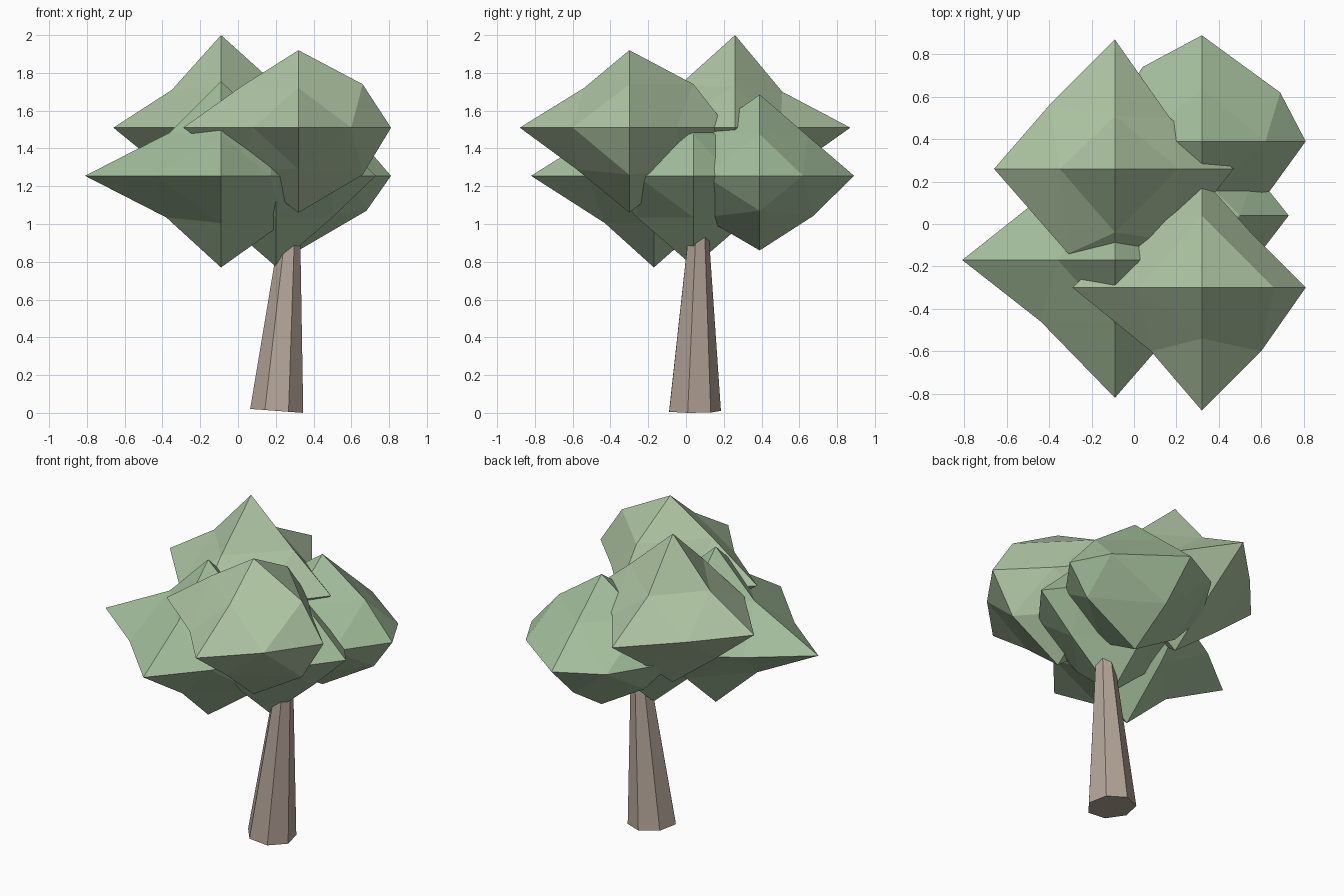
import bpy, bmesh, math
from mathutils import Vector

if "Cube" in bpy.data.objects:
    bpy.data.objects.remove(bpy.data.objects["Cube"])


def material(name, rgb):
    m = bpy.data.materials.new(name)
    m.diffuse_color = (*rgb, 1)
    m.use_nodes = True
    m.node_tree.nodes["Principled BSDF"].inputs["Base Color"].default_value = m.diffuse_color
    return m


BARK = material("bark", (0.45, 0.37, 0.31))
LEAF_LOW = material("leaf_low", (0.37, 0.52, 0.33))
LEAF_TOP = material("leaf_top", (0.42, 0.55, 0.36))


def finish(bm, name, mat):
    bmesh.ops.recalc_face_normals(bm, faces=bm.faces)
    me = bpy.data.meshes.new(name)
    bm.to_mesh(me)
    bm.free()
    me.materials.append(mat)
    ob = bpy.data.objects.new(name, me)
    bpy.context.collection.objects.link(ob)


# Tip directions: Left, Right, Front, Back, Down, Up
DIRS = {"L": Vector((-1, 0, 0)), "R": Vector((1, 0, 0)),
        "F": Vector((0, -1, 0)), "B": Vector((0, 1, 0)),
        "D": Vector((0, 0, -1)), "U": Vector((0, 0, 1))}


def leaf_clump(name, center, tips, mids, mat):
    """Irregular octahedron, each edge split at a displaced midpoint."""
    c = Vector(center)
    bm = bmesh.new()
    verts = {k: bm.verts.new(c + DIRS[k] * r) for k, r in zip("LRFBDU", tips)}

    def mid(a, b):
        if a + b not in verts:
            da, db = mids.get(a + b, (0.3, 0.22 if b in "DU" else 0.3))
            verts[a + b] = bm.verts.new(c + DIRS[a] * da + DIRS[b] * db)
        return verts[a + b]

    for x in "LR":
        for y in "FB":
            for z in "DU":
                xy, xz, yz = mid(x, y), mid(x, z), mid(y, z)
                for tri in ((verts[x], xy, xz), (verts[y], xy, yz),
                            (verts[z], xz, yz), (xy, xz, yz)):
                    bm.faces.new(tri)
    finish(bm, name, mat)


# Foliage clumps: centre, tip lengths (L R F B D U), edge midpoint offsets
leaf_clump("foliage_top_back", (-0.09, 0.26, 1.51),
           (0.57, 0.56, 0.50, 0.61, 0.45, 0.49),
           {"LF": (0.22, 0.40), "LB": (0.31, 0.30), "RB": (0.26, 0.24),
            "RF": (0.29, 0.34), "LU": (0.26, 0.20), "BU": (0.25, 0.19)}, LEAF_TOP)
leaf_clump("foliage_top_front", (0.32, -0.30, 1.51),
           (0.61, 0.49, 0.58, 0.52, 0.45, 0.41),
           {"RF": (0.28, 0.30), "RB": (0.24, 0.25), "LF": (0.24, 0.30),
            "RU": (0.34, 0.23), "FU": (0.24, 0.21), "BU": (0.34, 0.23),
            "RD": (0.34, 0.25), "FD": (0.28, 0.22)}, LEAF_TOP)
leaf_clump("foliage_low_left", (-0.09, -0.17, 1.255),
           (0.72, 0.48, 0.65, 0.50, 0.485, 0.50),
           {"LF": (0.35, 0.29), "RF": (0.26, 0.35), "LB": (0.38, 0.27),
            "LU": (0.27, 0.23), "LD": (0.29, 0.22), "RD": (0.33, 0.25),
            "FD": (0.26, 0.25)}, LEAF_LOW)
leaf_clump("foliage_low_back", (0.32, 0.39, 1.255),
           (0.50, 0.49, 0.50, 0.50, 0.395, 0.43),
           {"RB": (0.37, 0.23), "LB": (0.28, 0.35), "RF": (0.28, 0.29),
            "BU": (0.25, 0.215), "RD": (0.36, 0.185), "BD": (0.28, 0.215)}, LEAF_LOW)
leaf_clump("foliage_low_middle", (0.20, 0.04, 1.255),
           (0.50, 0.53, 0.50, 0.50, 0.48, 0.295),
           {"RB": (0.37, 0.20)}, LEAF_LOW)

# Trunk: leaning, tapered seven-sided column
bm = bmesh.new()
rings = []
for cx, cy, z, r, tilt in ((0.205, 0.041, 0.0105, 0.144, -0.075),
                           (0.286, 0.068, 1.10, 0.042, -0.075)):
    ring = []
    for i in range(7):
        a = math.pi / 2 + i * math.tau / 7
        dx, dy = r * math.cos(a), r * math.sin(a)
        ring.append(bm.verts.new((cx + dx, cy + dy, z + tilt * dx)))
    bm.faces.new(ring)
    rings.append(ring)
for i in range(7):
    j = (i + 1) % 7
    bm.faces.new((rings[0][i], rings[0][j], rings[1][j], rings[1][i]))
finish(bm, "trunk", BARK)
